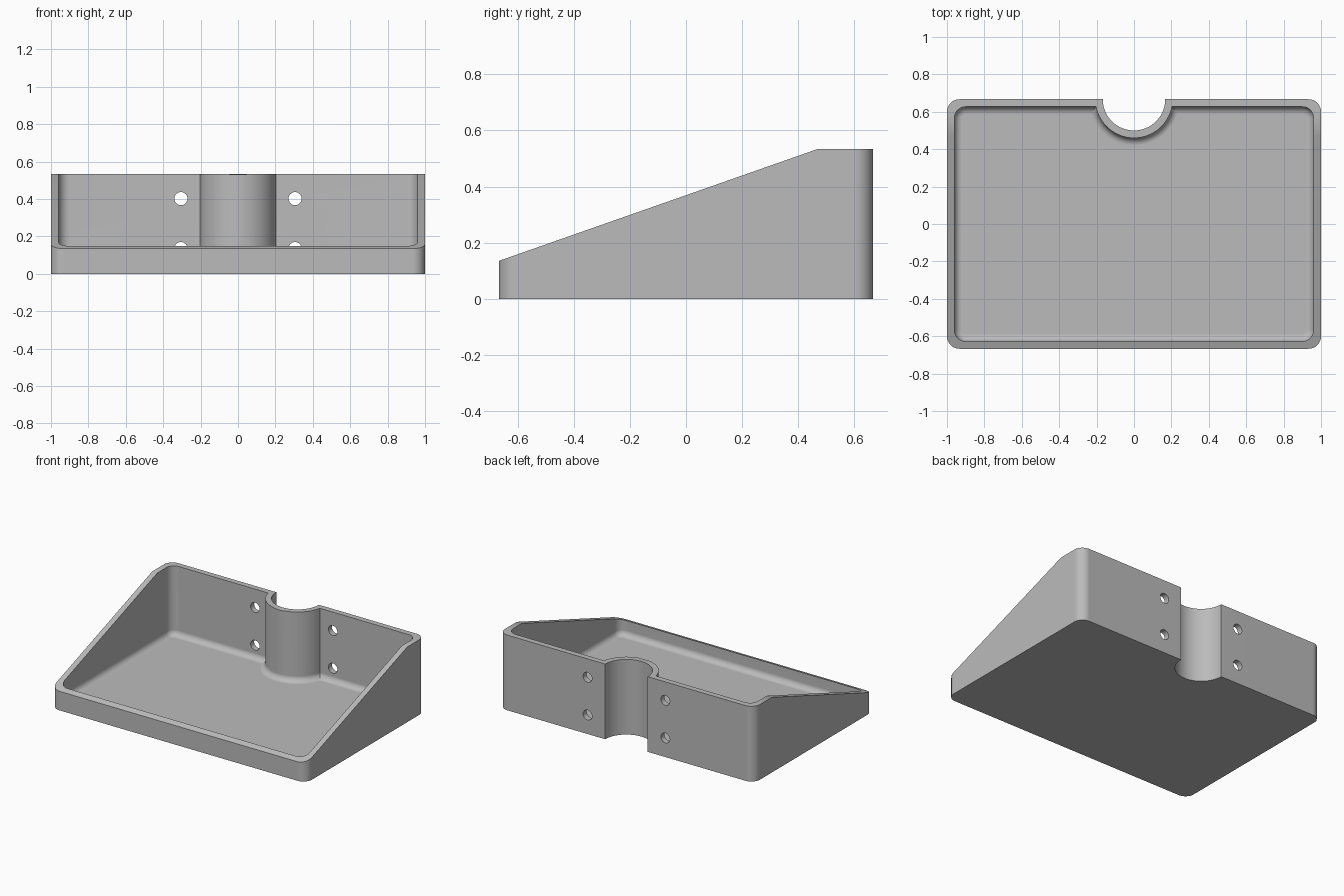
import bpy, bmesh
from math import sin, cos, pi, sqrt, atan2

cube = bpy.data.objects.get("Cube")
if cube:
    bpy.data.objects.remove(cube, do_unlink=True)

HX, HY, TOP = 1.0, 0.667, 0.533    # half width, half depth, full height
LIP, CREASE = 0.135, 0.467         # front lip height, where the slope ends
WALL, FLOOR, FILLET = 0.04, 0.04, 0.04
NOTCH = 0.167                      # radius of the post recess in the back


def rim_z(y):
    return min(TOP, LIP + (TOP - LIP) * (y + HY) / (CREASE + HY))


def outline(d, radius):
    """Left half of the tray outline moved inwards by d, then mirrored."""
    hx, hy, r = HX - d, HY - d, radius
    pts = []
    for i in range(9):             # front corner
        a = -pi / 2 + i * pi / 16
        pts.append((hx - r + r * cos(a), -hy + r + r * sin(a)))
    pts.append((hx, CREASE))
    for i in range(9):             # back corner
        a = i * pi / 16
        pts.append((hx - r + r * cos(a), hy - r + r * sin(a)))
    big = NOTCH + d                # recess arc, centred on the back face
    start = atan2(-d, sqrt(big * big - d * d))
    for i in range(17):
        a = start + (-pi / 2 - start) * i / 16
        pts.append((big * cos(a), HY + big * sin(a)))
    return pts + [(-x, y) for x, y in reversed(pts[:-1])]


# Tray shell: outer wall, sloping rim, inner wall, fillet and floor
bm = bmesh.new()


def ring(pts, height):
    return [bm.verts.new((x, y, height(y))) for x, y in pts]


outer, inner = outline(0, 0.067), outline(WALL, 0.06)
rings = [ring(outer, lambda y: 0), ring(outer, rim_z), ring(inner, rim_z)]
STEPS = 8
for i in range(STEPS + 1):
    a = i / STEPS * pi / 2
    inset = FILLET * (1 - cos(a))
    z = FLOOR + FILLET * (1 - sin(a))
    rings.append(ring(outline(WALL + inset, 0.06 - inset), lambda y: z))
for low, high in zip(rings, rings[1:]):
    n = len(low)
    for i in range(n):
        j = (i + 1) % n
        bm.faces.new((low[i], low[j], high[j], high[i]))
bm.faces.new(list(reversed(rings[0])))
bm.faces.new(rings[-1])
bmesh.ops.recalc_face_normals(bm, faces=bm.faces)
mesh = bpy.data.meshes.new("tray")
bm.to_mesh(mesh)
bm.free()
tray = bpy.data.objects.new("tray", mesh)
bpy.context.collection.objects.link(tray)

grey = bpy.data.materials.new("plain grey")
grey.use_nodes = True
grey.diffuse_color = (0.5, 0.5, 0.5, 1)
grey.node_tree.nodes["Principled BSDF"].inputs["Base Color"].default_value = (0.5, 0.5, 0.5, 1)
mesh.materials.append(grey)

# Screw holes through the back wall
for x in (-0.305, 0.305):
    for z in (0.135, 0.402):
        bpy.ops.mesh.primitive_cylinder_add(vertices=32, radius=0.035, depth=0.14,
                                            location=(x, HY - WALL / 2, z),
                                            rotation=(pi / 2, 0, 0))
        drill = bpy.context.object
        drill.name = "hole_cutter"
        drill.hide_render = True
        drill.data.materials.append(grey)
        cut = tray.modifiers.new("screw hole", 'BOOLEAN')
        cut.operation, cut.solver, cut.object = 'DIFFERENCE', 'EXACT', drill
        bpy.context.view_layer.objects.active = tray
        bpy.ops.object.modifier_apply(modifier=cut.name)
        bpy.data.objects.remove(drill, do_unlink=True)

# Smooth curves, crisp edges
bpy.ops.object.select_all(action='DESELECT')
tray.select_set(True)
bpy.context.view_layer.objects.active = tray
bpy.ops.object.shade_smooth_by_angle(angle=pi / 6)
weighted = tray.modifiers.new("flat panels", 'WEIGHTED_NORMAL')
weighted.keep_sharp = True
